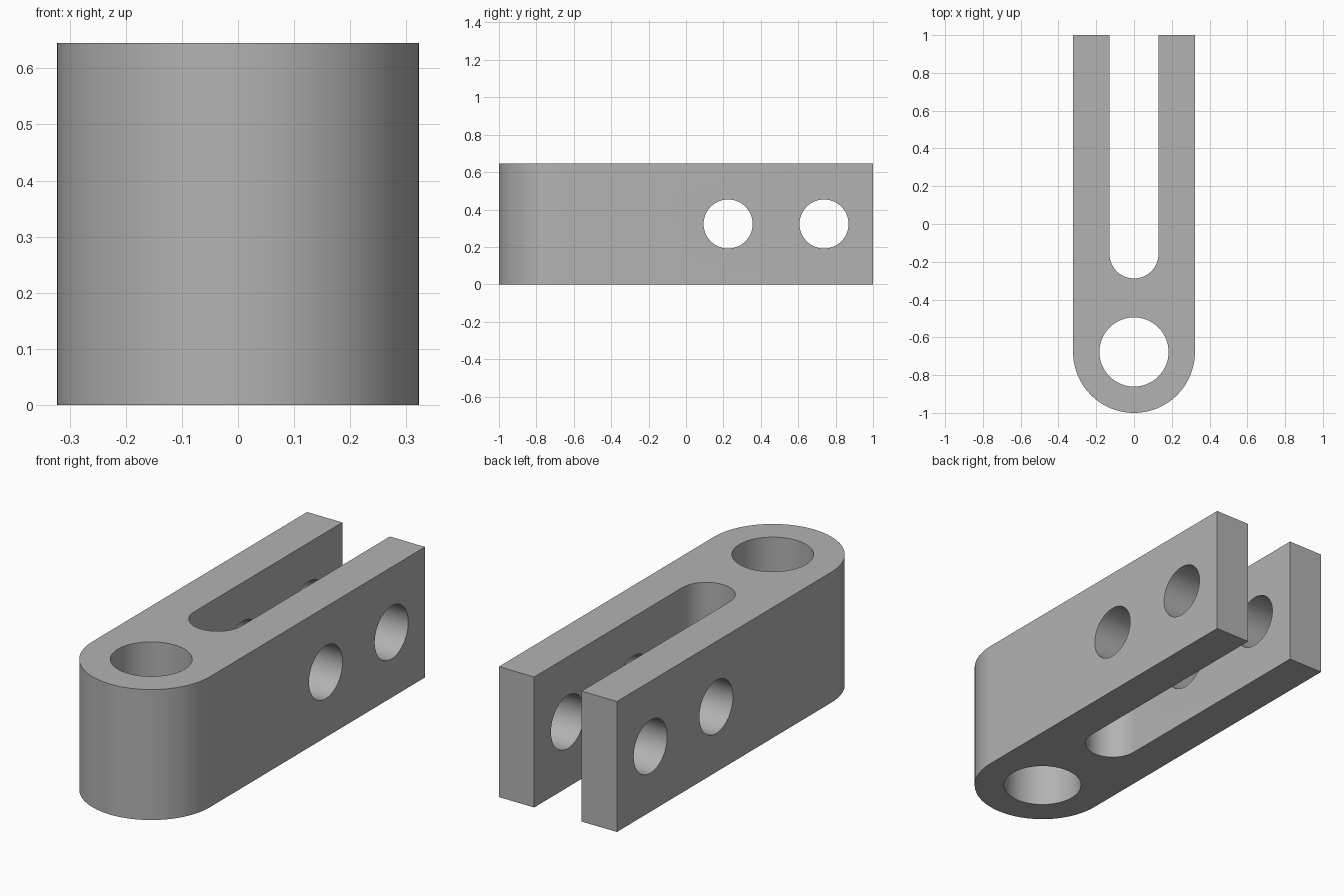
import bpy, bmesh
from math import sin, cos, pi, radians
from mathutils import Matrix

cube = bpy.data.objects.get("Cube")
if cube:
    bpy.data.objects.remove(cube, do_unlink=True)

SIZE = 0.645            # width and height of the bar
HALF = SIZE / 2
EYE_Y = HALF - 1        # centre of the rounded end
SLOT = 0.13             # half width of the slot
SLOT_Y = -0.158         # centre of the slot's rounded end

grey = bpy.data.materials.new("plain grey")
grey.use_nodes = True
colour = (0.45, 0.45, 0.45, 1)
grey.diffuse_color = colour
grey.node_tree.nodes["Principled BSDF"].inputs["Base Color"].default_value = colour


def arc(radius, y, steps=48):
    """Half circle bulging to -y, from -x to +x."""
    return [(-radius * cos(pi * i / steps), y - radius * sin(pi * i / steps))
            for i in range(steps + 1)]


def new_object(name, bm):
    mesh = bpy.data.meshes.new(name)
    bm.to_mesh(mesh)
    bm.free()
    obj = bpy.data.objects.new(name, mesh)
    bpy.context.collection.objects.link(obj)
    return obj


def drill(target, centre, radius, axis):
    """Cut a round hole through the target along x or z."""
    bm = bmesh.new()
    turn = Matrix.Rotation(pi / 2, 4, "Y") if axis == "x" else Matrix()
    bmesh.ops.create_cone(bm, cap_ends=True, segments=96, radius1=radius,
                          radius2=radius, depth=2,
                          matrix=Matrix.Translation(centre) @ turn)
    cutter = new_object("hole_cutter", bm)
    cutter.hide_render = True
    mod = target.modifiers.new("hole", "BOOLEAN")
    mod.operation = "DIFFERENCE"
    mod.solver = "EXACT"
    mod.object = cutter
    bpy.context.view_layer.objects.active = target
    bpy.ops.object.modifier_apply(modifier=mod.name)
    bpy.data.objects.remove(cutter, do_unlink=True)


# Fork body: rounded front end, two prongs and a round-ended slot
outline = ([(-HALF, 1)] + arc(HALF, EYE_Y) + [(HALF, 1), (SLOT, 1)]
           + arc(SLOT, SLOT_Y)[::-1] + [(-SLOT, 1)])
bm = bmesh.new()
face = bm.faces.new([bm.verts.new((x, y, 0)) for x, y in outline])
top = bmesh.ops.extrude_face_region(bm, geom=[face])["geom"]
bmesh.ops.translate(bm, vec=(0, 0, SIZE),
                    verts=[v for v in top if isinstance(v, bmesh.types.BMVert)])
bmesh.ops.recalc_face_normals(bm, faces=bm.faces)
body = new_object("fork_body", bm)
body.data.materials.append(grey)

# Upright eye hole, then the two cross holes through both prongs
drill(body, (0, EYE_Y, HALF), 0.183, "z")
for y in (0.225, 0.738):
    drill(body, (0, y, HALF), 0.131, "x")

# Smooth curved walls with crisp edges
bpy.ops.object.select_all(action="DESELECT")
body.select_set(True)
bpy.context.view_layer.objects.active = body
bpy.ops.object.shade_smooth_by_angle(angle=radians(30))
